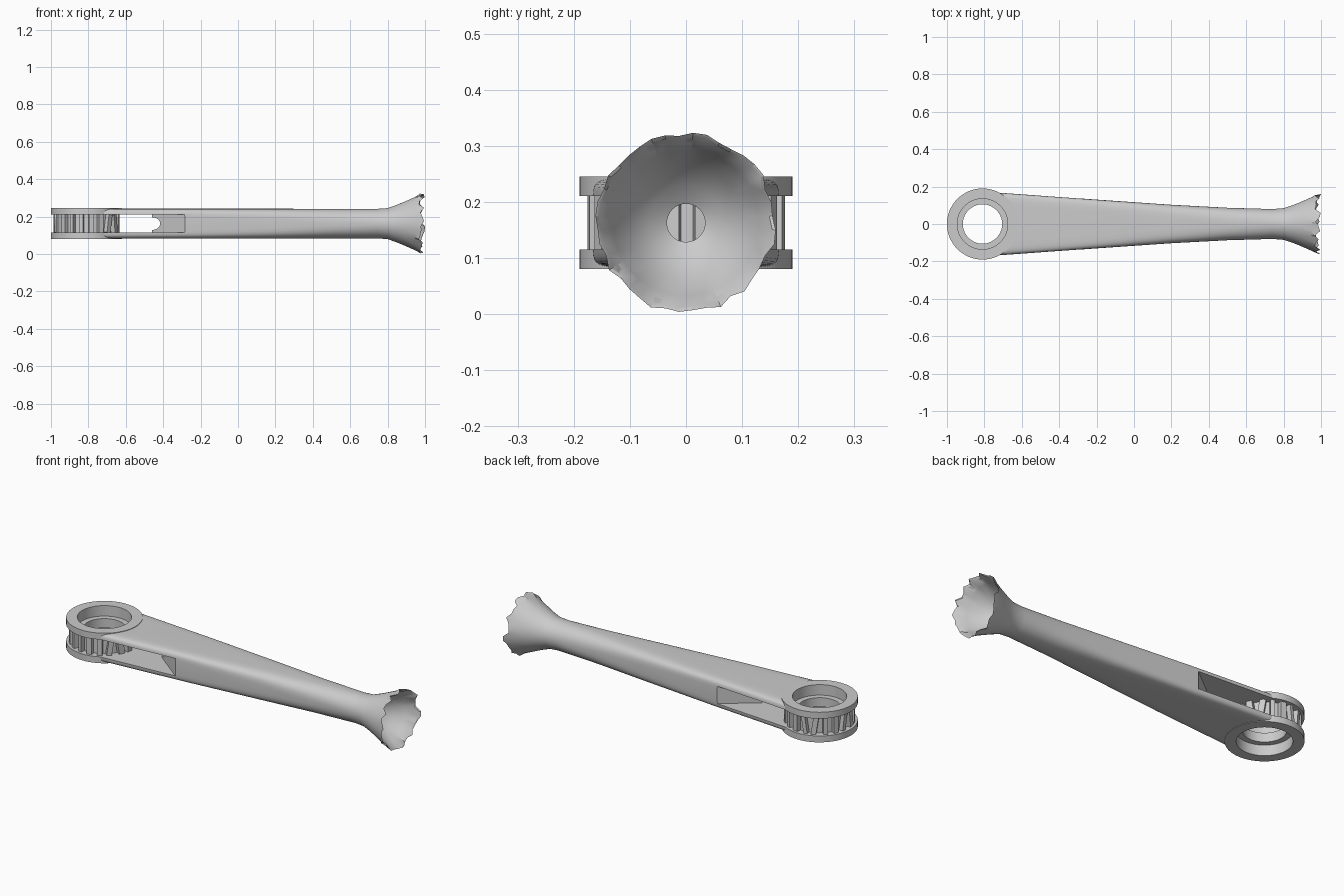
import bpy, bmesh, math, random
from mathutils import Matrix, Vector

random.seed(4)
cube = bpy.data.objects.get("Cube")
if cube:
    bpy.data.objects.remove(cube, do_unlink=True)

GREY = (0.6, 0.6, 0.6, 1)
steel = bpy.data.materials.new("steel_grey")
steel.use_nodes = True
steel.diffuse_color = GREY
steel.node_tree.nodes["Principled BSDF"].inputs["Base Color"].default_value = GREY

MID = 0.1625          # height of the arm's axis
EYE = -0.81           # x of the ring centre
SIDES = 40


def make(name, bm, smooth=True):
    bmesh.ops.recalc_face_normals(bm, faces=bm.faces[:])
    mesh = bpy.data.meshes.new(name)
    bm.to_mesh(mesh)
    bm.free()
    mesh.materials.append(steel)
    ob = bpy.data.objects.new(name, mesh)
    bpy.context.collection.objects.link(ob)
    if smooth:
        bpy.ops.object.select_all(action='DESELECT')
        ob.select_set(True)
        bpy.context.view_layer.objects.active = ob
        bpy.ops.object.shade_smooth_by_angle(angle=math.radians(30))
    return ob


def bridge(bm, a, b):
    n = len(a)
    for i in range(n):
        bm.faces.new((a[i], a[(i + 1) % n], b[(i + 1) % n], b[i]))


def section(bm, x, w, h, power, jag=0):
    """Cross-section that runs from rounded box (high power) to circle (2)."""
    ring = []
    for i in range(SIDES):
        t = 2 * math.pi * (i + 0.5) / SIDES
        c, s = math.cos(t), math.sin(t)
        y = math.copysign(abs(c) ** (2 / power), c) * w
        z = math.copysign(abs(s) ** (2 / power), s) * h
        k = 1 + jag * ragged[i][0]
        ring.append(bm.verts.new((x + jag * ragged[i][1], y * k, MID + z * k)))
    return ring


def cutter(ob, tool):
    tool.hide_render = True
    tool.hide_viewport = True
    mod = ob.modifiers.new(tool.name, 'BOOLEAN')
    mod.operation, mod.solver, mod.object = 'DIFFERENCE', 'EXACT', tool


# Arm: tapered shank, ragged flared cup and central bore in one loft
ragged = [(random.uniform(-0.5, 0.2), random.uniform(-0.25, 0.1)) for _ in range(SIDES)]
stations = [
    (EYE, .17, .08, 9), (-.7, .166, .08, 9), (-.25, .134, .08, 7), (.2, .103, .08, 4),
    (.5, .087, .079, 2.6), (.74, .08, .079, 2), (.8, .085, .083, 2), (.85, .101, .101, 2),
    (.9, .122, .122, 2), (.95, .144, .144, 2), (.99, .16, .16, 2, .1),
    (.985, .154, .154, 2, .1), (.93, .13, .13, 2), (.88, .102, .102, 2), (.84, .066, .066, 2),
    (.82, .034, .034, 2), (-.47, .034, .034, 2)]
bm = bmesh.new()
rings = [section(bm, *s) for s in stations]
for a, b in zip(rings, rings[1:]):
    bridge(bm, a, b)
bm.faces.new(rings[0])
bm.faces.new(rings[-1])
arm = make("arm_with_flared_cup", bm)

# Fork slot with a pointed inner end
bm = bmesh.new()
outline = [(-1.1, -.3), (-.074, -.3), (-.46, 0), (-.074, .3), (-1.1, .3)]
low, high = [[bm.verts.new((x, y, MID + dz)) for x, y in outline] for dz in (-.0475, .0475)]
bridge(bm, low, high)
bm.faces.new(low)
bm.faces.new(high)
cutter(arm, make("slot_cutter", bm, False))

# Round opening through the fork
bm = bmesh.new()
bmesh.ops.create_cone(bm, cap_ends=True, segments=48, radius1=.14, radius2=.14, depth=.5,
                      matrix=Matrix.Translation((EYE, 0, MID)))
cutter(arm, make("eye_cutter", bm, False))

# Bearing ring: two flanges, recessed wall and inner lip, turned about z
upper = [(.105, .025), (.135, .025), (.135, .0825), (.19, .0825), (.19, .0475), (.152, .0475)]
profile = upper + [(r, -z) for r, z in reversed(upper)]
bm = bmesh.new()
loops = []
for i in range(64):
    t = 2 * math.pi * i / 64
    loops.append([bm.verts.new((EYE + r * math.cos(t), r * math.sin(t), MID + z)) for r, z in profile])
for i in range(64):
    bridge(bm, loops[i], loops[(i + 1) % 64])
make("bearing_ring", bm)

# Slats around the bearing, some of them leaning
bm = bmesh.new()
for i in range(20):
    turn = Matrix.Rotation(2 * math.pi * (i + 0.5) / 20, 4, 'Z')
    lean = Matrix.Rotation(random.choice((0, 0, .15, -.15)), 4, 'X')
    place = Matrix.Translation((EYE, 0, MID)) @ turn @ Matrix.Translation((.161, 0, 0)) @ lean
    size = Matrix.Diagonal(Vector((.03, random.uniform(.018, .032), .097, 1)))
    bmesh.ops.create_cube(bm, size=1, matrix=place @ size)
make("bearing_slats", bm, False)
